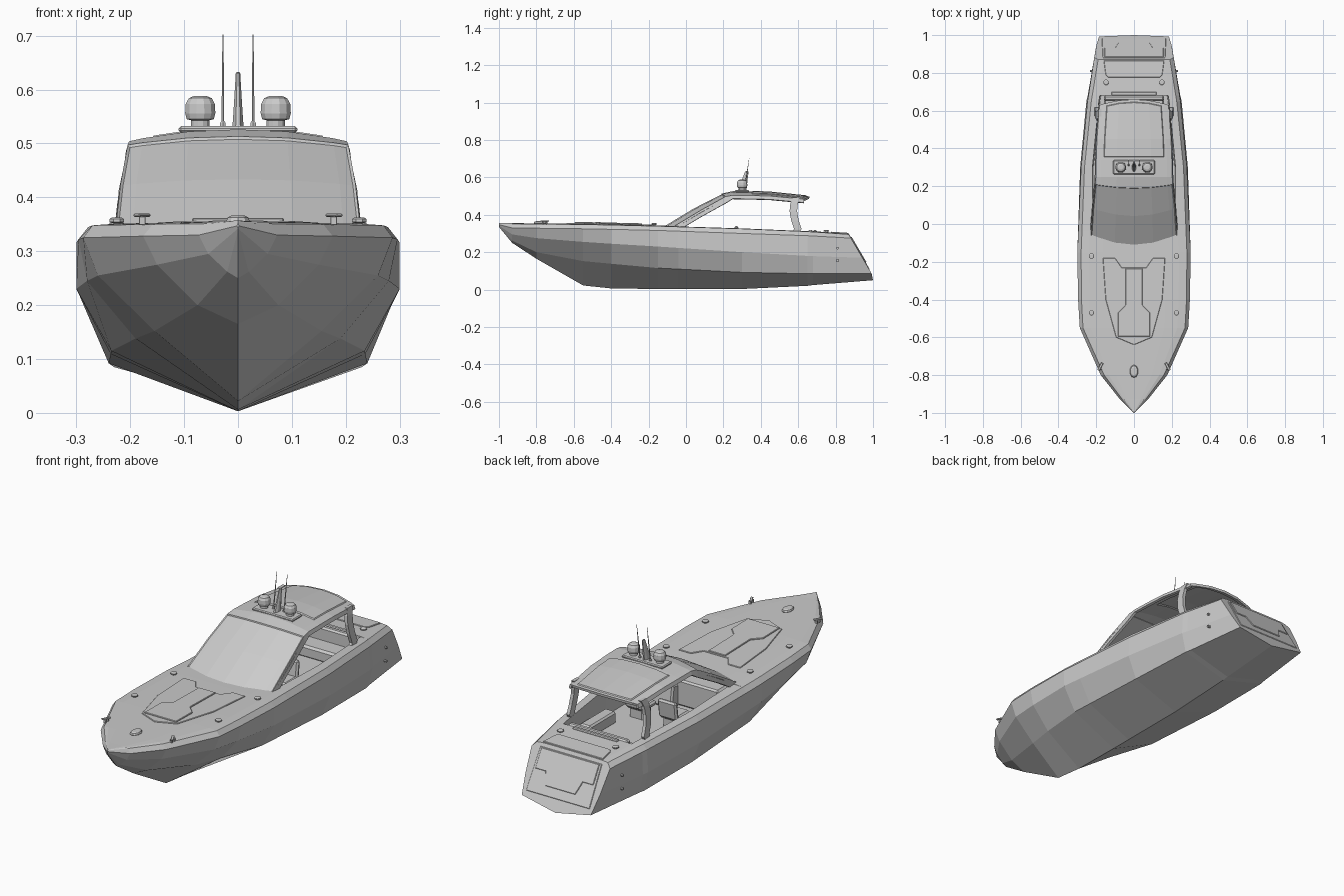
import bpy, bmesh, math
from mathutils import Vector, Matrix

if "Cube" in bpy.data.objects:
    bpy.data.objects.remove(bpy.data.objects["Cube"])

GREY = (0.6, 0.6, 0.6, 1)
mat = bpy.data.materials.new("plain grey")
mat.use_nodes = True
mat.diffuse_color = GREY
mat.node_tree.nodes["Principled BSDF"].inputs["Base Color"].default_value = GREY


def finish(name, bm, bevel=0, recalc=True):
    if recalc:
        bmesh.ops.recalc_face_normals(bm, faces=bm.faces)
    me = bpy.data.meshes.new(name)
    bm.to_mesh(me)
    bm.free()
    me.materials.append(mat)
    ob = bpy.data.objects.new(name, me)
    bpy.context.collection.objects.link(ob)
    if bevel:
        mod = ob.modifiers.new("bevel", "BEVEL")
        mod.width, mod.segments = bevel, 1
    return ob


def loft(name, rings, bevel=0):
    """Skin closed rings of equal length and cap both ends."""
    bm = bmesh.new()
    rows = [[bm.verts.new(p) for p in r] for r in rings]
    n = len(rows[0])
    for a, b in zip(rows, rows[1:]):
        for i in range(n):
            j = (i + 1) % n
            bm.faces.new((a[i], a[j], b[j], b[i]))
    bm.faces.new(rows[0])
    bm.faces.new(rows[-1])
    bmesh.ops.remove_doubles(bm, verts=bm.verts, dist=0.0005)
    return finish(name, bm, bevel)


def box(name, centre, size, bevel=0.004, tilt=0):
    bm = bmesh.new()
    bmesh.ops.create_cube(bm, size=1, matrix=Matrix.Translation(centre)
                          @ Matrix.Rotation(tilt, 4, "X") @ Matrix.Diagonal((*size, 1)))
    return finish(name, bm, bevel)


def lathe(name, base, profile, sides=10, lean=0.0, sx=1, sy=1):
    """Turned part; profile holds (radius, height); lean shifts y with height."""
    x, y, z = base
    rings = []
    for r, h in profile:
        rings.append([(x + sx * r * math.cos(2 * math.pi * (k + .5) / sides),
                       y + lean * h + sy * r * math.sin(2 * math.pi * (k + .5) / sides), z + h)
                      for k in range(sides)])
    return loft(name, rings)


def plate(name, half, place, low, high, bevel=0.002):
    """Mirrored outline, mapped on a surface; place(x, t, offset) gives the point."""
    outline = half + [(-x, t) for x, t in reversed(half) if x > 0]
    return loft(name, [[place(x, t, h) for x, t in outline] for h in (low, high)], bevel)


# Hull stations: y, keel z, then (x, z) of chine, knuckle, shoulder and deck edge
STATIONS = [
    (-1.0, .335, 0, .338, 0, .342, .002, .347, 0, .353),
    (-.93, .25, .02, .262, .055, .295, .073, .33, .06, .351),
    (-.80, .165, .075, .2, .15, .275, .176, .328, .158, .35),
    (-.55, .022, .155, .152, .26, .255, .287, .325, .27, .348),
    (-.40, .006, .19, .138, .28, .245, .296, .322, .278, .345),
    (-.15, .003, .235, .115, .3, .23, .3, .316, .28, .339),
    (.30, .003, .24, .092, .285, .2, .28, .3, .262, .325),
    (.65, .02, .23, .085, .252, .18, .246, .288, .226, .31),
    (.87, .05, .185, .085, .2, .17, .21, .275, .19, .295),
]
STERN, FLOOR = .87, .2
COCKPIT = (-.04, .68)


def station(y):
    for a, b in zip(STATIONS, STATIONS[1:]):
        if y <= b[0]:
            t = (y - a[0]) / (b[0] - a[0])
            return [p + (q - p) * t for p, q in zip(a, b)]
    return list(STATIONS[-1])


def deck_z(y):
    return station(y)[9] + .004


def hull_ring(y, opened):
    s = station(y)
    dx, dz = s[8], s[9]
    half = [(0, s[1]), (s[2], s[3]), (s[4], s[5]), (s[6], s[7]), (dx, dz)]
    if opened:
        inner = min(.22, dx - .04)
        half += [(inner, dz + .002), (inner - .006, FLOOR), (0, FLOOR)]
    else:
        half += [(dx * .85, dz + .003), (dx * .6, dz + .004), (0, dz + .004)]
    ring = half + [(-x, z) for x, z in reversed(half[1:-1])]

    def rake(z):
        return min(1.0, y + max(0, .295 - z) * .585) if y == STERN else y
    return [(x, rake(z), z) for x, z in ring]


# Hull, deck and sunken cockpit in one skin
cuts = [(s[0], COCKPIT[0] < s[0] < COCKPIT[1]) for s in STATIONS]
cuts += [(COCKPIT[0], False), (COCKPIT[0] + .0001, True),
         (COCKPIT[1], True), (COCKPIT[1] + .0001, False)]
loft("hull", [hull_ring(y, o) for y, o in sorted(cuts)])

# Raised foredeck trunk with its hatch, and the aft deck lid


def on_deck(x, y, h):
    return (x, y, deck_z(y) + h)


plate("foredeck_trunk", [(0, -.23), (.065, -.23), (.1, -.18), (.165, -.18),
                         (.15, -.4), (.095, -.6), (0, -.64)], on_deck, -.01, .004)
plate("foredeck_hatch", [(0, -.235), (.045, -.235), (.045, -.43), (.085, -.47),
                         (.085, -.595), (0, -.595)], on_deck, -.005, .009)
plate("aft_deck_lid", [(0, .775), (.135, .775), (.15, .79), (.16, .865), (0, .865)],
      on_deck, -.01, .004)


# Transom panels on the raked stern
def on_transom(x, t, h):
    return (x, STERN + .12 * t + .86 * h, .295 - .205 * t + .5 * h)


plate("transom_panel", [(0, .06), (.165, .06), (.17, .92), (0, .92)], on_transom, -.01, .003)
plate("transom_door", [(0, .08), (.155, .08), (.155, .48), (.1, .48), (.08, .74), (0, .74)],
      on_transom, -.005, .007)

# Canopy shell: windscreen running up into the roof.  Rows: y, sweep, half width, z centre, z edge
ROWS = [(-.125, .055, .228, .337, .335), (.04, .04, .218, .437, .425), (.19, .02, .205, .513, .497),
        (.25, .0, .202, .526, .504), (.34, 0, .2, .525, .503), (.45, 0, .196, .52, .5),
        (.66, -.03, .182, .498, .483)]
COLS = [-1, -.87, -.45, 0, .45, .87, 1]
bm = bmesh.new()
grid = []
for k, (y, sweep, w, zc, ze) in enumerate(ROWS):
    pts = [(w * f, y + sweep * f * f, zc + (ze - zc) * abs(f) ** 2.2) for f in COLS]
    drop = .036 if k < 3 else .018
    skirt = [(s * (w + .006), y + sweep, ze - drop) for s in (-1, 1)]
    grid.append([bm.verts.new(p) for p in [skirt[0]] + pts + [skirt[1]]])
glass, hatch = [], []
for r in range(len(ROWS) - 1):
    for i in range(len(COLS) + 1):
        f = bm.faces.new((grid[r][i], grid[r][i + 1], grid[r + 1][i + 1], grid[r + 1][i]))
        if r < 2 and 1 <= i <= 6:
            glass.append(f)
        elif r >= 4 and 2 <= i <= 5:
            hatch.append(f)
for faces, rim, depth in ((glass, .014, -.004), (hatch, .014, .004)):
    bmesh.ops.inset_region(bm, faces=faces, thickness=rim, use_boundary=True, use_even_offset=True)
    bmesh.ops.inset_region(bm, faces=faces, thickness=.004, depth=depth, use_even_offset=True)
canopy = finish("canopy", bm, recalc=False)
shell = canopy.modifiers.new("thickness", "SOLIDIFY")
shell.thickness, shell.offset = .012, -1

# Curved roof posts: y, z, x along the post
POST = [(.575, .3, .2), (.588, .325, .2), (.572, .37, .198), (.564, .42, .193),
        (.568, .46, .187), (.58, .492, .18)]
for side, word in ((1, "left"), (-1, "right")):
    loft(f"roof_post_{word}", [[(side * (x + a * .008), y + b * .02 + .01, z)
                                for a, b in ((-1, -1), (1, -1), (1, 1), (-1, 1))]
                               for y, z, x in POST])

# Radar shelf, domes, mast fin and whip aerials
box("radar_shelf", (0, .3, .526), (.22, .075, .012))
DOME = [(.018, 0), (.018, .012), (.026, .014), (.029, .025), (.028, .042), (.022, .053), (.012, .057)]
WHIP = [(.006, 0), (.006, .008), (.0028, .012), (.0022, .1), (.0008, .172)]
for side, word in ((1, "left"), (-1, "right")):
    lathe(f"radar_dome_{word}", (side * .07, .3, .531), DOME, 12)
    lathe(f"aerial_{word}", (side * .028, .312, .53), WHIP, 6, lean=.15)
lathe("mast_fin", (0, .3, .53), [(.015, 0), (.012, .03), (.006, .1), (.003, .103)],
      8, lean=.25, sx=.75, sy=1.7)

# Deck fittings
STUD = [(.008, 0), (.008, .006), (.015, .008), (.015, .013), (.01, .016)]
for side, word in ((1, "left"), (-1, "right")):
    for k, (x, y) in enumerate(((.225, -.17), (.225, -.47), (.148, .75))):
        lathe(f"deck_stud_{word}_{k + 1}", (side * x, y, deck_z(y) - .004), STUD, 8)
    zc = deck_z(-.755)
    for dy in (-.01, .01):
        box(f"bow_cleat_foot_{word}", (side * .178, -.755 + dy, zc + .003), (.012, .008, .016), .001)
    bar = box(f"bow_cleat_bar_{word}", (0, 0, 0), (.013, .045, .006), .002)
    bar.location = (side * .178, -.755, zc + .013)
    bar.rotation_euler.z = side * .5
    for z in (.155, .22):
        bm = bmesh.new()
        bmesh.ops.create_cone(bm, cap_ends=True, segments=10, radius1=.007, radius2=.005, depth=.02,
                              matrix=Matrix.Translation((side * .222, .81, z))
                              @ Matrix.Rotation(side * math.pi / 2, 4, "Y"))
        finish(f"hull_outlet_{word}", bm)
lathe("bow_roller", (0, -.78, deck_z(-.78) - .004), [(.021, 0), (.023, .006), (.02, .013), (.014, .016)],
      10, sy=1.5)

# Cockpit furniture
box("dashboard", (0, -.005, .263), (.4, .09, .126), .008)
box("helm_console", (.09, .055, .25), (.15, .06, .11), .008, .15)
box("aft_bench", (0, .61, .225), (.32, .1, .06), .01)
box("aft_bench_back", (0, .665, .26), (.32, .03, .115), .008)
box("aft_coaming", (0, .69, deck_z(.69)), (.24, .02, .012))
for side, word in ((1, "left"), (-1, "right")):
    box(f"seat_base_{word}", (side * .09, .22, .22), (.07, .07, .05))
    box(f"seat_cushion_{word}", (side * .09, .215, .255), (.1, .1, .025), .008)
    box(f"seat_back_{word}", (side * .09, .265, .295), (.1, .022, .09), .008, -.12)
    box(f"side_bench_{word}", (side * .165, .44, .225), (.06, .2, .06), .008)

# Steering wheel
wheel = bpy.data.curves.new("steering_wheel", "CURVE")
wheel.dimensions = "3D"
wheel.bevel_depth, wheel.bevel_resolution, wheel.resolution_u = .003, 1, 3
rim = wheel.splines.new("POLY")
rim.points.add(11)
rim.use_cyclic_u = True
for k, p in enumerate(rim.points):
    a = 2 * math.pi * k / 12
    p.co = (.09 + .032 * math.cos(a), .105 - .012 * math.sin(a), .3 + .03 * math.sin(a), 1)
wheel.materials.append(mat)
bpy.context.collection.objects.link(bpy.data.objects.new("steering_wheel", wheel))
box("steering_column", (.09, .085, .295), (.012, .04, .012), .002, .3)
